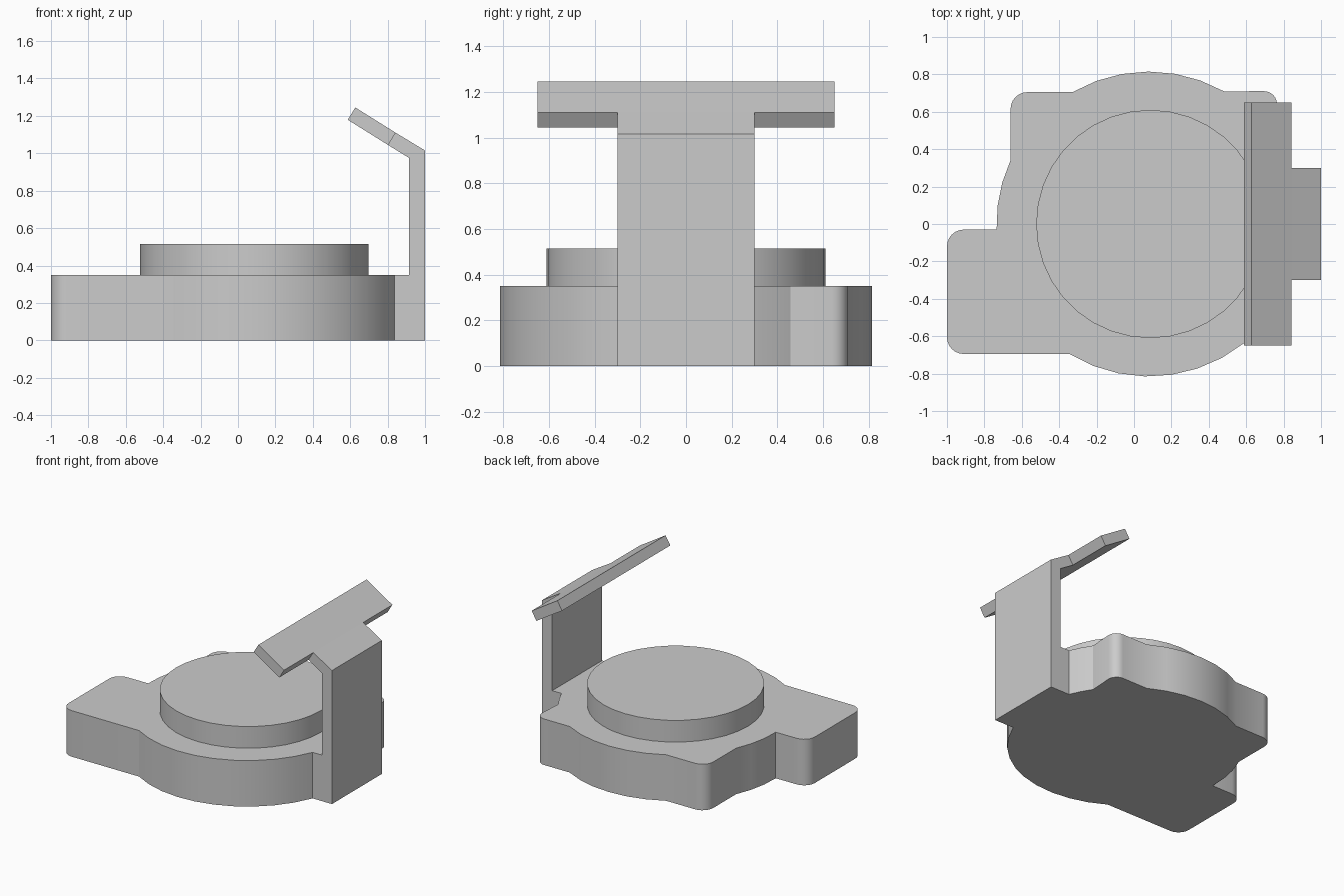
import bpy, bmesh
from math import radians, cos, sin
from mathutils import Vector

if "Cube" in bpy.data.objects:
    bpy.data.objects.remove(bpy.data.objects["Cube"], do_unlink=True)

grey = bpy.data.materials.new("plain grey")
grey.use_nodes = True
grey.diffuse_color = (0.6, 0.6, 0.6, 1)
grey.node_tree.nodes["Principled BSDF"].inputs["Base Color"].default_value = (0.6, 0.6, 0.6, 1)

CX, R = 0.08, 0.815      # round body centre and radius
BASE_TOP, DISC_TOP = 0.35, 0.515
ARM_HALF, HEAD_HALF = 0.3, 0.65


def arc(cx, cy, r, start, end, steps):
    """Points along an arc, angles in degrees."""
    angles = [radians(start + (end - start) * i / steps) for i in range(steps + 1)]
    return [(cx + r * cos(a), cy + r * sin(a)) for a in angles]


def extrude(name, points, offset):
    """Solid made by sweeping a flat outline along an offset."""
    bm = bmesh.new()
    face = bm.faces.new([bm.verts.new(p) for p in points])
    swept = bmesh.ops.extrude_face_region(bm, geom=[face])["geom"]
    verts = [v for v in swept if isinstance(v, bmesh.types.BMVert)]
    bmesh.ops.translate(bm, verts=verts, vec=Vector(offset))
    bmesh.ops.recalc_face_normals(bm, faces=bm.faces)
    mesh = bpy.data.meshes.new(name)
    bm.to_mesh(mesh)
    bm.free()
    mesh.materials.append(grey)
    obj = bpy.data.objects.new(name, mesh)
    bpy.context.collection.objects.link(obj)
    bpy.ops.object.select_all(action='DESELECT')
    obj.select_set(True)
    bpy.context.view_layer.objects.active = obj
    bpy.ops.object.shade_smooth_by_angle(angle=radians(25))
    return obj


def side_profile(name, points, half_width):
    """Outline in x and z, swept evenly to both sides."""
    return extrude(name, [(x, -half_width, z) for x, z in points], (0, 2 * half_width, 0))


# Base: round body with corner lugs, a side block and the foot of the arm
outline = [(1.0, -ARM_HALF), (1.0, ARM_HALF)]
outline += arc(CX, 0, R, 21.6, 34.2, 2)
outline += arc(0.695, 0.64, 0.07, 0, 90, 6)
outline += arc(CX, 0, R, 60.5, 120, 6)
outline += arc(-0.57, 0.615, 0.09, 90, 180, 6)
outline += arc(CX, 0, R, 155.3, 182, 3)
outline += arc(-0.91, -0.12, 0.09, 90, 180, 6)
outline += arc(-0.91, -0.605, 0.09, 180, 270, 6)
outline += arc(CX, 0, R, 238.5, 338.4, 10)
extrude("base", [(x, y, 0) for x, y in outline], (0, 0, BASE_TOP))

# Raised disc
disc = arc(0.087, 0, 0.61, 0, 360, 36)[:-1]
extrude("disc", [(x, y, BASE_TOP) for x, y in disc], (0, 0, DISC_TOP - BASE_TOP))

# Upright arm bending inward, then the wide head
upper_joint, lower_joint = (0.843, 1.11), (0.803, 1.044)
side_profile("arm", [(0.915, BASE_TOP), (1.0, BASE_TOP), (1.0, 1.015),
                     upper_joint, lower_joint, (0.915, 0.975)], ARM_HALF)
side_profile("head_plate", [lower_joint, upper_joint, (0.627, 1.245), (0.587, 1.179)], HEAD_HALF)
